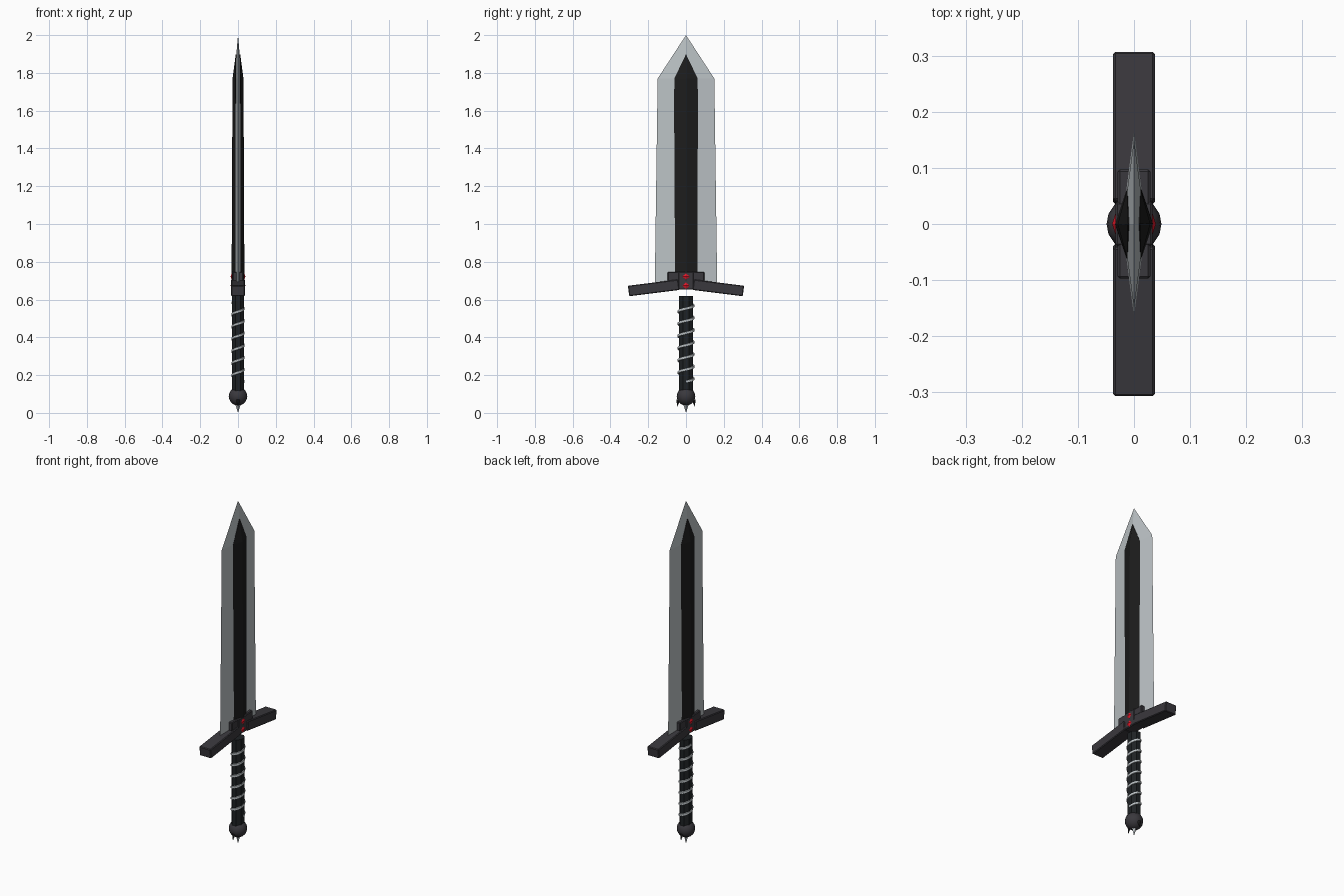
import bpy, bmesh, math
from mathutils import Matrix, Vector

if "Cube" in bpy.data.objects:
    bpy.data.objects.remove(bpy.data.objects["Cube"])


def mat(name, c):
    m = bpy.data.materials.new(name)
    m.diffuse_color = (*c, 1)
    m.use_nodes = True
    m.node_tree.nodes["Principled BSDF"].inputs["Base Color"].default_value = m.diffuse_color
    return m


SILVER = mat("silver", (0.50, 0.54, 0.56))
BLACK = mat("black", (0.012, 0.012, 0.012))
IRON = mat("dark iron", (0.042, 0.040, 0.047))
GRIP = mat("grip leather", (0.013, 0.016, 0.018))
RED = mat("red gem", (0.75, 0.008, 0.02))


def finish(bm, name, material, bevel=0, smooth=False):
    bmesh.ops.recalc_face_normals(bm, faces=bm.faces)
    me = bpy.data.meshes.new(name)
    bm.to_mesh(me)
    bm.free()
    me.materials.append(material)
    ob = bpy.data.objects.new(name, me)
    bpy.context.collection.objects.link(ob)
    if bevel:
        b = ob.modifiers.new("bevel", 'BEVEL')
        b.width, b.segments = bevel, 1
    if smooth:
        for p in me.polygons:
            p.use_smooth = True
    return ob


def loft(name, material, rings, cap=True, **kw):
    """Skin a list of equal-length point rings; a one-point ring is an apex."""
    bm = bmesh.new()
    vs = [[bm.verts.new(p) for p in r] for r in rings]
    for a, b in zip(vs, vs[1:]):
        n = max(len(a), len(b))
        for i in range(n):
            j = (i + 1) % n
            quad = [a[i % len(a)], a[j % len(a)], b[j % len(b)], b[i % len(b)]]
            bm.faces.new(list(dict.fromkeys(quad)))
    if cap:
        for r in (vs[0], vs[-1]):
            if len(r) > 2:
                bm.faces.new(r)
    return finish(bm, name, material, **kw)


def diamond(x, y, z):
    return [(x, 0, z), (0, y, z), (-x, 0, z), (0, -y, z)]


def box(name, material, size, matrix, bevel=0):
    bm = bmesh.new()
    bmesh.ops.create_cube(bm, size=1, matrix=matrix @ Matrix.Diagonal((*size, 1)))
    return finish(bm, name, material, bevel)


# Blade: thin diamond section with a pointed tip
loft("blade", SILVER, [diamond(0.022, 0.165, 0.69), diamond(0.02, 0.15, 1.77), [(0, 0, 2.0)]])


# Raised black core running up both faces of the blade
def core(x, y, z):
    return [(x, 0, z), (0.012, y, z), (-0.012, y, z),
            (-x, 0, z), (-0.012, -y, z), (0.012, -y, z)]


loft("blade_core", BLACK, [core(0.034, 0.066, 0.70), core(0.029, 0.062, 1.77),
                           core(0.0095, 0.001, 1.897)])

# Guard: central collar, block and two drooping arms
box("guard_collar", IRON, (0.058, 0.195, 0.05), Matrix.Translation((0, 0, 0.722)), 0.004)
box("guard_center", IRON, (0.066, 0.08, 0.095), Matrix.Translation((0, 0, 0.70)), 0.004)
for s, side in ((1, "right"), (-1, "left")):
    box("guard_arm_" + side, IRON, (0.074, 0.268, 0.056),
        Matrix.Translation((0, s * 0.171, 0.662)) @ Matrix.Rotation(-s * 0.125, 4, 'X'), 0.004)

# Red gems: two faceted diamonds stacked on each face of the guard
for s, side in ((1, "front"), (-1, "back")):
    for z, lvl in ((0.722, "upper"), (0.674, "lower")):
        base = [(s * 0.032, 0.022, z), (s * 0.032, 0, z + 0.021),
                (s * 0.032, -0.022, z), (s * 0.032, 0, z - 0.021)]
        loft(f"gem_{lvl}_{side}", RED, [base, [(s * 0.039, 0, z)]])


# Grip: eight-sided oval bar
def oval(rx, ry, z, n=8):
    return [(rx * math.cos(math.tau * (i + .5) / n), ry * math.sin(math.tau * (i + .5) / n), z)
            for i in range(n)]


loft("grip", GRIP, [oval(0.034, 0.041, 0.08), oval(0.034, 0.041, 0.62)])

# Wire wrap: helix strip around the grip
rings, turns, steps, h = [], 6.5, 16, 0.009
for i in range(int(turns * steps) + 1):
    a = math.tau * i / steps
    z = 0.165 + 0.0645 * i / steps
    c, s = math.cos(a), math.sin(a)
    rings.append([(c * (0.036 + d) * 0.9, s * (0.042 + d), z + dz)
                  for d, dz in ((-0.008, -h), (0.003, -h * 0.6), (0.003, h * 0.6), (-0.008, h))])
loft("grip_wrap", SILVER, rings)

# Pommel ball
bm = bmesh.new()
bmesh.ops.create_uvsphere(bm, u_segments=16, v_segments=10, radius=0.049,
                          matrix=Matrix.Translation((0, 0, 0.088)))
finish(bm, "pommel", IRON, smooth=True)


# Pommel spikes: silver centre spike and two dark side claws
def spike(name, material, r, base, tip):
    b = Vector(base)
    loft(name, material, [[tuple(b + Vector(p)) for p in diamond(r, r, 0)], [tip]])


spike("pommel_spike", SILVER, 0.016, (0, 0, 0.05), (0, 0, 0))
for s, side in ((1, "right"), (-1, "left")):
    spike("pommel_claw_" + side, BLACK, 0.012, (0, s * 0.039, 0.072), (0, s * 0.047, 0.032))
